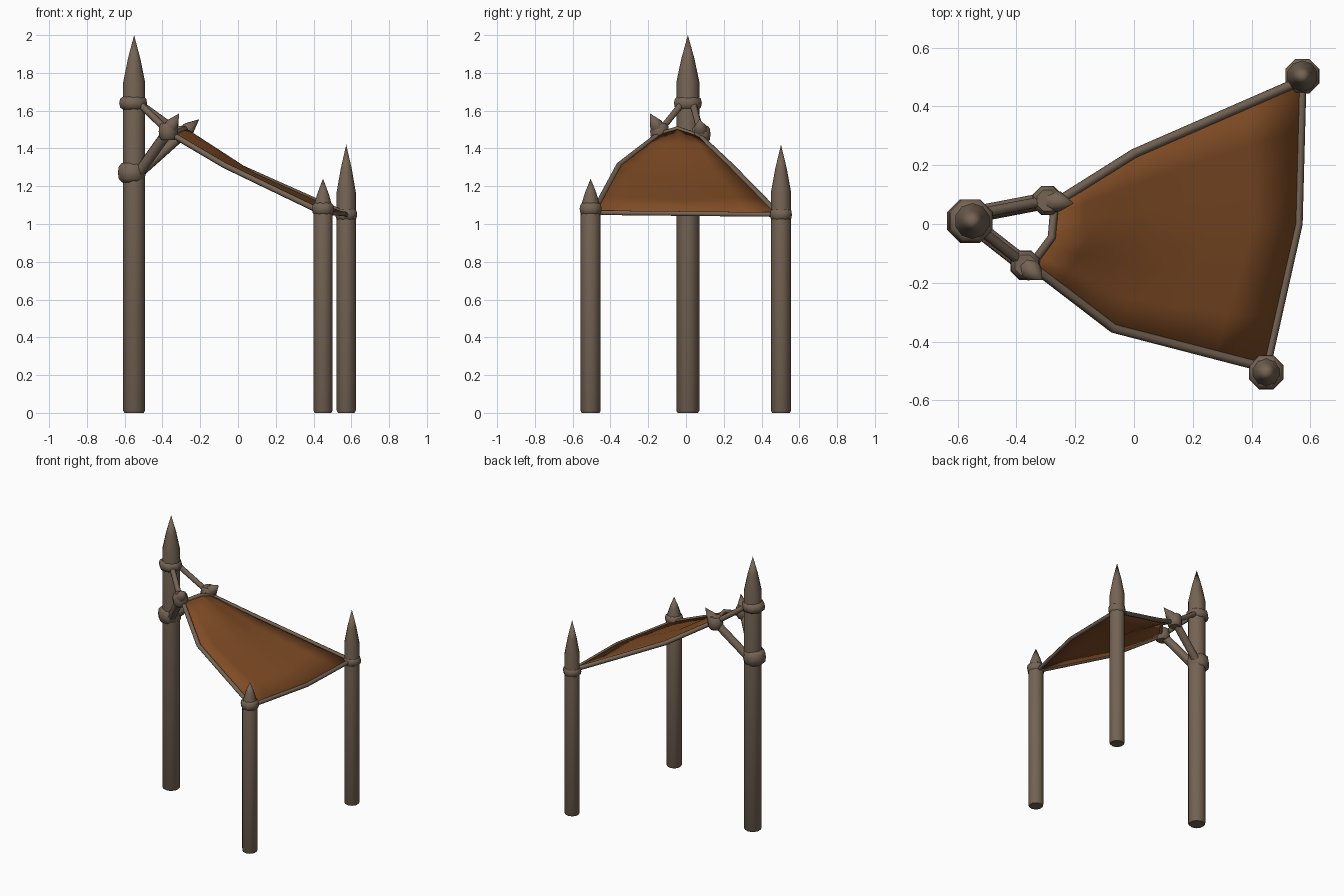
import bpy, bmesh, math
from mathutils import Vector

if "Cube" in bpy.data.objects:
    bpy.data.objects.remove(bpy.data.objects["Cube"])


def material(name, color):
    m = bpy.data.materials.new(name)
    m.diffuse_color = (*color, 1)
    m.use_nodes = True
    m.node_tree.nodes["Principled BSDF"].inputs["Base Color"].default_value = m.diffuse_color
    return m


WOOD = material("weathered wood", (0.175, 0.125, 0.088))
HIDE = material("brown hide", (0.21, 0.07, 0.018))


def finish(name, bm, mat, angle=50):
    bmesh.ops.recalc_face_normals(bm, faces=bm.faces)
    me = bpy.data.meshes.new(name)
    bm.to_mesh(me)
    bm.free()
    me.materials.append(mat)
    ob = bpy.data.objects.new(name, me)
    bpy.context.collection.objects.link(ob)
    bpy.ops.object.select_all(action='DESELECT')
    ob.select_set(True)
    bpy.context.view_layer.objects.active = ob
    bpy.ops.object.shade_smooth_by_angle(angle=math.radians(angle))
    return ob


def lathe(name, origin, profile, axis=(0, 0, 1), sides=8, mat=WOOD):
    """Spin (radius, height) pairs around an axis through origin."""
    rot = Vector((0, 0, 1)).rotation_difference(Vector(axis).normalized())
    bm = bmesh.new()
    rings = []
    for r, h in profile:
        n = 1 if r == 0 else sides
        rings.append([bm.verts.new(Vector(origin) + rot @ Vector((
            r * math.cos(math.tau * (i + 0.5) / sides),
            r * math.sin(math.tau * (i + 0.5) / sides), h))) for i in range(n)])
    for a, b in zip(rings, rings[1:]):
        for i in range(sides):
            j = (i + 1) % sides
            q = [a[i % len(a)], a[j % len(a)], b[j % len(b)], b[i % len(b)]]
            bm.faces.new(list(dict.fromkeys(q)))
    for ring in (rings[0], rings[-1]):
        if len(ring) > 2:
            bm.faces.new(ring)
    return finish(name, bm, mat)


def pole(name, a, b, r, sides=8):
    d = Vector(b) - Vector(a)
    return lathe(name, a, [(r, 0), (r, d.length)], d, sides)


def post(name, x, y, r, shoulder, tip):
    mid = (shoulder + tip) / 2
    lathe(name, (x, y, 0), [(r * 0.88, 0), (r, 0.012), (r, shoulder),
                            (r * 0.57, mid), (0, tip)], sides=10)


def binding(name, c, r, h, axis=(0, 0, 1)):
    """Rounded lashing around a post or joint."""
    lathe(name, c, [(r * 0.7, -h), (r * 0.93, -h * 0.65), (r, 0),
                    (r * 0.93, h * 0.65), (r * 0.7, h)], axis)


def rim(name, pts, r):
    cu = bpy.data.curves.new(name, 'CURVE')
    cu.dimensions = '3D'
    cu.bevel_depth = r
    cu.bevel_resolution = 1
    cu.use_fill_caps = True
    sp = cu.splines.new('POLY')
    sp.points.add(len(pts) - 1)
    for p, co in zip(sp.points, pts):
        p.co = (*co, 1)
    cu.materials.append(WOOD)
    ob = bpy.data.objects.new(name, cu)
    bpy.context.collection.objects.link(ob)


# Posts with pointed tops
post("main_post", -0.55, 0.01, 0.061, 1.75, 2.0)
post("front_post", 0.45, -0.505, 0.053, 1.09, 1.24)
post("back_post", 0.573, 0.503, 0.053, 1.17, 1.42)

# Lashings round the posts
binding("upper_main_binding", (-0.555, 0.01, 1.64), 0.08, 0.036)
binding("lower_main_binding", (-0.562, 0.01, 1.272), 0.08, 0.052)
binding("front_binding", (0.45, -0.505, 1.08), 0.063, 0.034)
binding("back_binding", (0.573, 0.503, 1.05), 0.063, 0.032)

# Joints that carry the inner sail corners, with spikes and braces
joints = {"front": ((-0.37, -0.14, 1.49), (-0.312, -0.19, 1.585)),
          "back": ((-0.295, 0.08, 1.475), (-0.205, 0.07, 1.555))}
for side, (c, tip) in joints.items():
    d = Vector(tip) - Vector(c)
    binding(side + "_joint", c, 0.054, 0.045)
    lathe(side + "_spike", c, [(0.042, 0), (0.036, d.length * 0.4), (0, d.length)], d)
    s = math.copysign(0.025, c[1])
    pole(side + "_lower_brace", (-0.53, 0.01 + s, 1.265), c, 0.029)
    pole(side + "_upper_brace", (-0.53, 0.01 + s, 1.645), c, 0.018)

# Sail: a coarse smooth-shaded grid, sagging in the middle
grid = [[(-0.35, -0.14, 1.475), (-0.28, -0.045, 1.505), (-0.27, 0.07, 1.465)],
        [(-0.07, -0.355, 1.31), (0.09, -0.05, 1.265), (0.0, 0.24, 1.305)],
        [(0.45, -0.49, 1.06), (0.56, 0.0, 1.055), (0.573, 0.49, 1.05)]]
bm = bmesh.new()
v = [[bm.verts.new(p) for p in row] for row in grid]
for i in range(2):
    for j in range(2):
        bm.faces.new((v[i][j], v[i + 1][j], v[i + 1][j + 1], v[i][j + 1]))
bmesh.ops.subdivide_edges(bm, edges=bm.edges[:], cuts=2, use_grid_fill=True)
sail = finish("sail", bm, HIDE)
mod = sail.modifiers.new("thickness", 'SOLIDIFY')
mod.thickness = 0.008
mod.offset = 0

# Rim poles along the four sail edges
rim("front_rim", [row[0] for row in grid], 0.016)
rim("back_rim", [row[2] for row in grid], 0.016)
rim("inner_rim", grid[0], 0.014)
rim("outer_rim", grid[2], 0.014)
